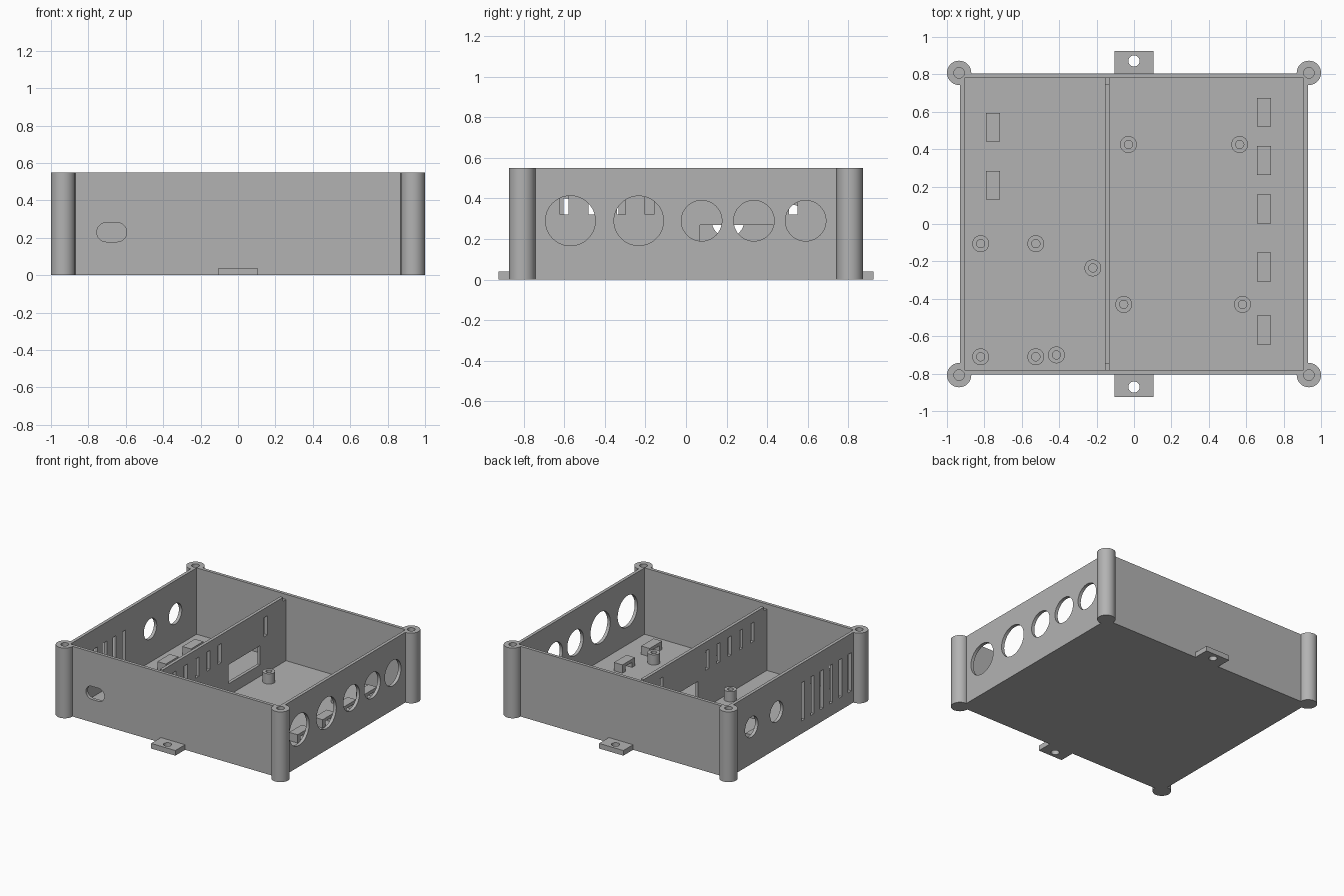
import bpy, bmesh, math
from mathutils import Matrix, Vector

if "Cube" in bpy.data.objects:
    bpy.data.objects.remove(bpy.data.objects["Cube"])

grey = bpy.data.materials.new("light_grey_plastic")
grey.diffuse_color = (0.45, 0.45, 0.45, 1)
grey.use_nodes = True
grey.node_tree.nodes["Principled BSDF"].inputs["Base Color"].default_value = grey.diffuse_color

H, FLOOR = 0.55, 0.03      # case height, floor thickness
IX, IY = 0.905, 0.78       # inner half sizes
OX, OY = 0.93, 0.805       # outer half sizes


def make(name, fill):
    bm = bmesh.new()
    fill(bm)
    me = bpy.data.meshes.new(name)
    bm.to_mesh(me)
    bm.free()
    ob = bpy.data.objects.new(name, me)
    me.materials.append(grey)
    bpy.context.collection.objects.link(ob)
    return ob


def box(name, x0, x1, y0, y1, z0, z1):
    m = Matrix.Translation(((x0 + x1) / 2, (y0 + y1) / 2, (z0 + z1) / 2)) \
        @ Matrix.Diagonal((x1 - x0, y1 - y0, z1 - z0, 1))
    return make(name, lambda bm: bmesh.ops.create_cube(bm, size=1, matrix=m))


def cyl(name, centre, r, length, axis="Z", seg=48):
    rot = {"Z": Matrix(), "X": Matrix.Rotation(math.pi / 2, 4, "Y"),
           "Y": Matrix.Rotation(math.pi / 2, 4, "X")}[axis]
    m = Matrix.Translation(Vector(centre)) @ rot
    return make(name, lambda bm: bmesh.ops.create_cone(
        bm, cap_ends=True, segments=seg, radius1=r, radius2=r, depth=length, matrix=m))


def boolean(ob, others, op="DIFFERENCE"):
    """Combine each helper into ob, then remove the helper."""
    for other in others:
        mod = ob.modifiers.new("cut", "BOOLEAN")
        mod.operation, mod.object, mod.solver = op, other, "EXACT"
        bpy.context.view_layer.objects.active = ob
        bpy.ops.object.modifier_apply(modifier=mod.name)
        bpy.data.objects.remove(other)


# Case: outer block, corner screw columns, mounting tabs
case = box("case_shell", -OX, OX, -OY, OY, 0, H)
corners = [(sx * 0.935, sy * 0.808) for sx in (-1, 1) for sy in (-1, 1)]
boolean(case, [cyl("column", (x, y, H / 2), 0.065, H) for x, y in corners], "UNION")
boolean(case, [box("tab", -0.105, 0.105, min(s * 0.79, s * 0.925),
                   max(s * 0.79, s * 0.925), 0, 0.04) for s in (-1, 1)], "UNION")

# Hollow inside, screw holes and tab holes
boolean(case, [box("cavity", -IX, IX, -IY, IY, FLOOR, 1)])
boolean(case, [cyl("screw_hole", (x, y, H), 0.028, 0.6, seg=32) for x, y in corners])
boolean(case, [cyl("tab_hole", (0, s * 0.872, 0), 0.03, 0.2, seg=32) for s in (-1, 1)])

# Round cable openings: (y, radius) on the right and left walls
right_holes = [(-0.57, 0.123), (-0.233, 0.122), (0.077, 0.1), (0.335, 0.1), (0.59, 0.1)]
left_holes = [(0.207, 0.08), (0.517, 0.08)]
boolean(case, [cyl("hole", (0.93, y, 0.29), r, 0.16, "X", 64) for y, r in right_holes])
boolean(case, [cyl("hole", (-0.93, y, 0.29), r, 0.16, "X", 64) for y, r in left_holes])

# Vent slots in the left wall
boolean(case, [box("vent", -1, -0.85, y - 0.02, y + 0.02, 0.1, 0.4)
               for y in [-0.7 + 0.116 * i for i in range(6)]])

# Rounded connector opening in the front wall
boolean(case, [cyl("port_end", (x, -0.8, 0.23), 0.051, 0.16, "Y", 32)
               for x in (-0.704, -0.646)])
boolean(case, [box("port_middle", -0.704, -0.646, -0.88, -0.72, 0.179, 0.281)])

# Divider wall with notched ends, vent slots and a cable window
divider = box("divider", -0.155, -0.13, -IY, IY, FLOOR, 0.54)
cuts = [box("notch", -0.2, -0.1, min(s * 0.745, s * 0.8), max(s * 0.745, s * 0.8),
            0.51, 0.6) for s in (-1, 1)]
cuts += [box("slot", -0.2, -0.1, y - 0.021, y + 0.021, 0.32, 0.47)
         for y in (-0.6, -0.46, -0.32, -0.18, -0.04, 0.53)]
cuts.append(box("window", -0.2, -0.1, 0.07, 0.46, 0.12, 0.27))
boolean(divider, cuts)

# Board standoffs
spots = [(-0.82, -0.105), (-0.525, -0.105), (-0.82, -0.71), (-0.525, -0.71),
         (-0.415, -0.70), (-0.22, -0.235),
         (-0.03, 0.425), (0.565, 0.425), (-0.055, -0.43), (0.58, -0.43)]
for x, y in spots:
    post = cyl("standoff", (x, y, (FLOOR + 0.11) / 2), 0.045, 0.11 - FLOOR, seg=32)
    boolean(post, [cyl("bore", (x, y, 0.11), 0.022, 0.14, seg=24)])

# Cable tie bridges on the floor behind the round openings
bridges = [(0.695, y) for y in (-0.567, -0.23, 0.08, 0.34, 0.597)]
bridges += [(-0.753, y) for y in (0.207, 0.517)]
for x, y in bridges:
    b = box("tie_bridge", x - 0.037, x + 0.037, y - 0.077, y + 0.077, FLOOR, 0.095)
    boolean(b, [box("tunnel", x - 0.1, x + 0.1, y - 0.042, y + 0.042, 0.0, 0.07)])

# Smooth the round surfaces and keep edges sharp
for ob in list(bpy.context.scene.objects):
    bpy.ops.object.select_all(action="DESELECT")
    ob.select_set(True)
    bpy.context.view_layer.objects.active = ob
    bpy.ops.object.shade_smooth_by_angle(angle=math.radians(30))
